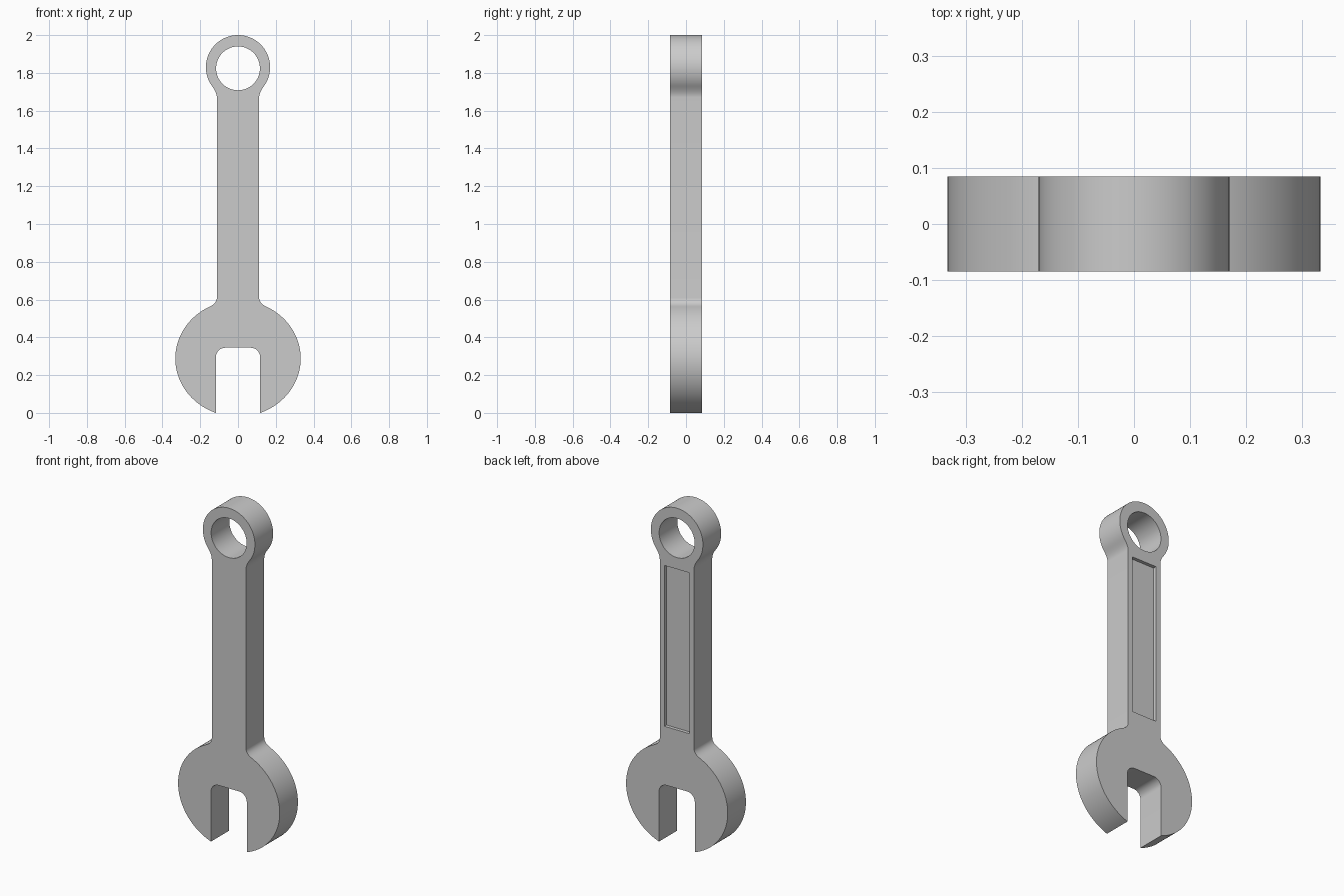
import bpy
import bmesh
from math import acos, asin, cos, sin, pi

if "Cube" in bpy.data.objects:
    bpy.data.objects.remove(bpy.data.objects["Cube"], do_unlink=True)

HALF = 0.085      # half thickness
SHAFT = 0.112     # half width of the handle
SLOT = 0.117      # half width of the jaw opening

steel = bpy.data.materials.new("grey steel")
steel.use_nodes = True
GREY = (0.6, 0.6, 0.6, 1)
steel.diffuse_color = GREY
steel.node_tree.nodes["Principled BSDF"].inputs["Base Color"].default_value = GREY


def arc(cz, rx, rz, t0, t1, n, cx=0):
    """Points along an ellipse arc in the x-z plane."""
    ts = [t0 + (t1 - t0) * i / n for i in range(n + 1)]
    return [(cx + rx * cos(t), cz + rz * sin(t)) for t in ts]


def blend(a, b, c, n=8):
    """Inner points of a quadratic curve from a to c, pulled towards b."""
    ts = [i / n for i in range(n + 1)]
    return [tuple((1 - t) ** 2 * p + 2 * t * (1 - t) * q + t * t * r
                  for p, q, r in zip(a, b, c)) for t in ts]


def prism(name, points, y0, y1):
    """Solid made by extruding an x-z outline from y0 to y1."""
    bm = bmesh.new()
    face = bm.faces.new([bm.verts.new((x, y0, z)) for x, z in points])
    side = bmesh.ops.extrude_face_region(bm, geom=[face])["geom"]
    moved = [v for v in side if isinstance(v, bmesh.types.BMVert)]
    bmesh.ops.translate(bm, verts=moved, vec=(0, y1 - y0, 0))
    bmesh.ops.recalc_face_normals(bm, faces=bm.faces)
    mesh = bpy.data.meshes.new(name)
    bm.to_mesh(mesh)
    bm.free()
    mesh.materials.append(steel)
    obj = bpy.data.objects.new(name, mesh)
    bpy.context.collection.objects.link(obj)
    return obj


# Right half of the outline: slot corner, jaw, handle, ring
slot_corner = arc(0.295, 0.05, 0.05, pi / 2, 0, 10, cx=SLOT - 0.05)
jaw = arc(0.288, 0.332, 0.308, -acos(SLOT / 0.332), acos(0.15 / 0.332), 48)
ring = arc(1.83, 0.17, 0.17, -asin(0.6), pi / 2, 40)
lower_fillet = blend(jaw[-1], (SHAFT, 0.58), (SHAFT, 0.61))
upper_fillet = blend((SHAFT, 1.67), (SHAFT, 1.695), ring[0])
half = slot_corner + jaw[:-1] + lower_fillet + upper_fillet[:-1] + ring[:-1]
outline = half + [(0, 2)] + [(-x, z) for x, z in reversed(half)]
wrench = prism("wrench_body", outline, -HALF, HALF)

# Ring hole and shallow recess on the back of the handle
hole = prism("ring_hole_cutter", arc(1.824, 0.116, 0.116, 0, 2 * pi, 72)[:-1], -0.2, 0.2)
recess = prism("recess_cutter",
               [(-0.082, 0.69), (0.082, 0.69), (0.082, 1.64), (-0.082, 1.64)],
               HALF - 0.02, 0.2)

bpy.ops.object.select_all(action="DESELECT")
wrench.select_set(True)
bpy.context.view_layer.objects.active = wrench
for cutter in (hole, recess):
    cutter.hide_render = True
    cut = wrench.modifiers.new(cutter.name, "BOOLEAN")
    cut.operation = "DIFFERENCE"
    cut.solver = "EXACT"
    cut.object = cutter
    bpy.ops.object.modifier_apply(modifier=cut.name)
    bpy.data.objects.remove(cutter, do_unlink=True)

bpy.ops.object.shade_smooth_by_angle(angle=pi / 6)
